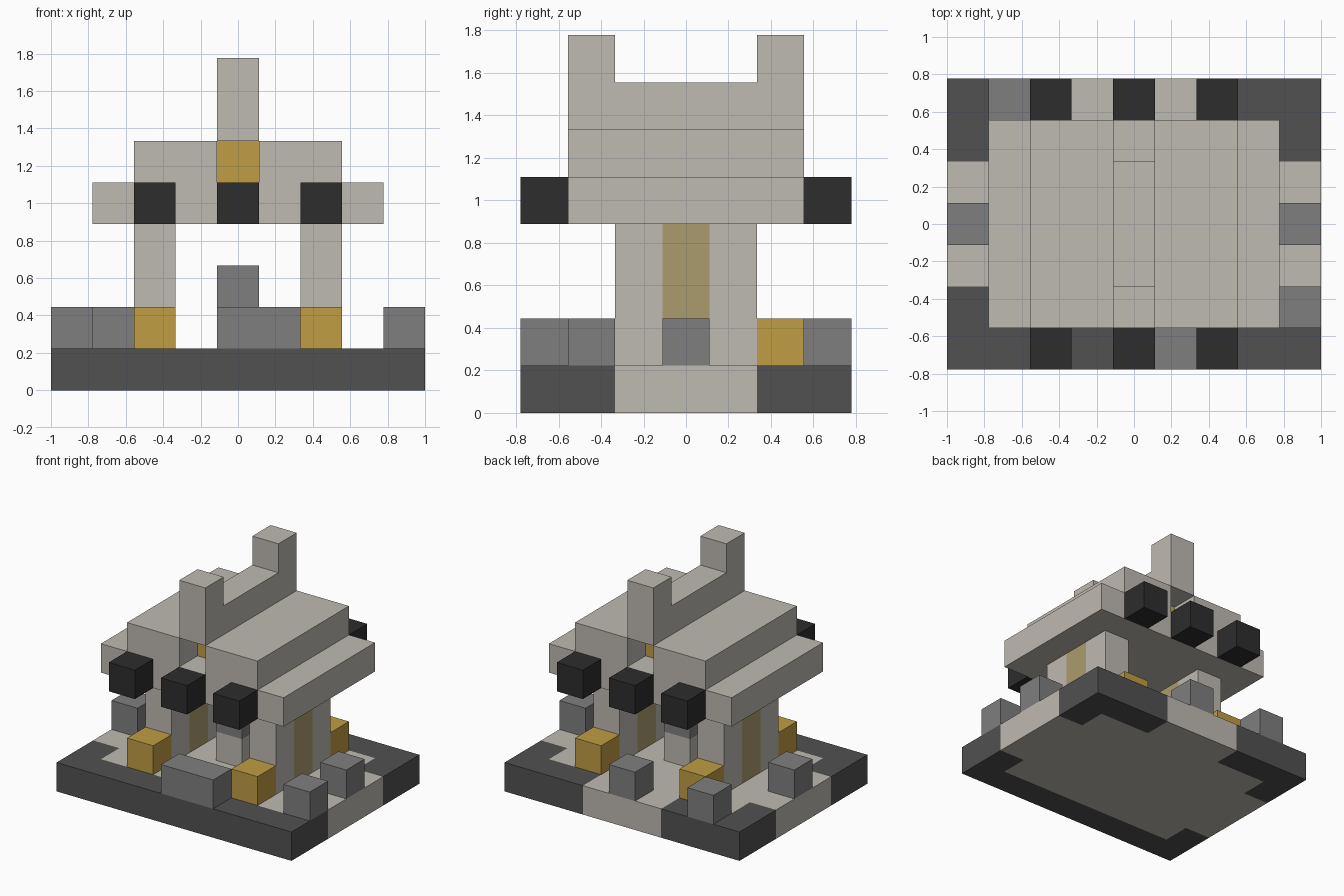
import bpy

# Start without the default cube
if "Cube" in bpy.data.objects:
    bpy.data.objects.remove(bpy.data.objects["Cube"], do_unlink=True)

U = 2 / 9                  # one block
COLS, ROWS = 9, 7          # footprint in blocks


def material(name, r, g, b):
    """Flat material from 8-bit display values."""
    linear = [((c / 255 + 0.055) / 1.055) ** 2.4 for c in (r, g, b)]
    mat = bpy.data.materials.new(name)
    mat.use_nodes = True
    mat.diffuse_color = (*linear, 1)
    bsdf = mat.node_tree.nodes["Principled BSDF"]
    bsdf.inputs["Base Color"].default_value = (*linear, 1)
    bsdf.inputs["Roughness"].default_value = 0.9
    return mat


stone = material("pale stone", 191, 186, 178)
gold = material("gold", 192, 157, 68)
grey = material("mid grey", 127, 127, 127)
dark = material("dark grey", 81, 81, 81)
black = material("charcoal", 45, 45, 45)
amber = material("dull amber", 171, 156, 109)


def block(name, mat, start, size=(1, 1, 1)):
    """Box given by its lowest block cell and its size in blocks."""
    x, y, z = (s + d / 2 for s, d in zip(start, size))
    centre = ((x - COLS / 2) * U, (y - ROWS / 2) * U, z * U)
    bpy.ops.mesh.primitive_cube_add(size=1, location=centre)
    obj = bpy.context.object
    obj.name = name
    obj.scale = [d * U for d in size]
    bpy.ops.object.transform_apply(location=False, rotation=False, scale=True)
    obj.data.materials.append(mat)
    return obj


# Floor and its dark border
block("floor", stone, (1, 1, 0), (7, 5, 1))
block("back_step", stone, (3, 6, 0), (3, 1, 1))
block("front_border", dark, (0, 0, 0), (9, 1, 1))
for side, x in (("right", 0), ("left", 8)):
    block(side + "_step", stone, (x, 2, 0), (1, 3, 1))
    block(side + "_front_corner", dark, (x, 1, 0))
    block(side + "_back_corner", dark, (x, 5, 0))
    block(side + "_back_border", dark, (0 if x == 0 else 6, 6, 0), (3, 1, 1))

# Side walls with a window strip, and gold blocks at their ends
for side, x in (("right", 2), ("left", 6)):
    for end, wall_y, gold_y in (("front", 2, 1), ("back", 4, 5)):
        block(f"{side}_{end}_pillar", stone, (x, wall_y, 1), (1, 1, 3))
        block(f"{side}_{end}_gold_block", gold, (x, gold_y, 1))
    block(side + "_window", amber, (x, 3, 1), (1, 1, 3))

# Loose grey stones around the floor
block("front_stone", grey, (4, 0, 1), (2, 1, 1))
for x, y in ((0, 3), (8, 3), (8, 1), (4, 6), (1, 6)):
    block("small_stone", grey, (x, y, 1))

# Central pedestal
block("pedestal", stone, (4, 3, 1))
block("pedestal_top", grey, (4, 3, 2))

# Roof tiers, with a gold-backed niche at each end
block("roof_eaves", stone, (1, 1, 4), (7, 5, 1))
for side, x in (("right", 2), ("left", 5)):
    block(side + "_roof_tier", stone, (x, 1, 5), (2, 5, 1))
block("roof_core", stone, (4, 3, 5))
block("roof_ridge", stone, (4, 1, 6), (1, 5, 1))
for end, niche_y, horn_y, lantern_y in (("front", 2, 1, 0), ("back", 4, 5, 6)):
    block(end + "_niche_gold", gold, (4, niche_y, 5))
    block(end + "_ridge_horn", stone, (4, horn_y, 7))
    for x in (2, 4, 6):
        block(end + "_lantern", black, (x, lantern_y, 4))
